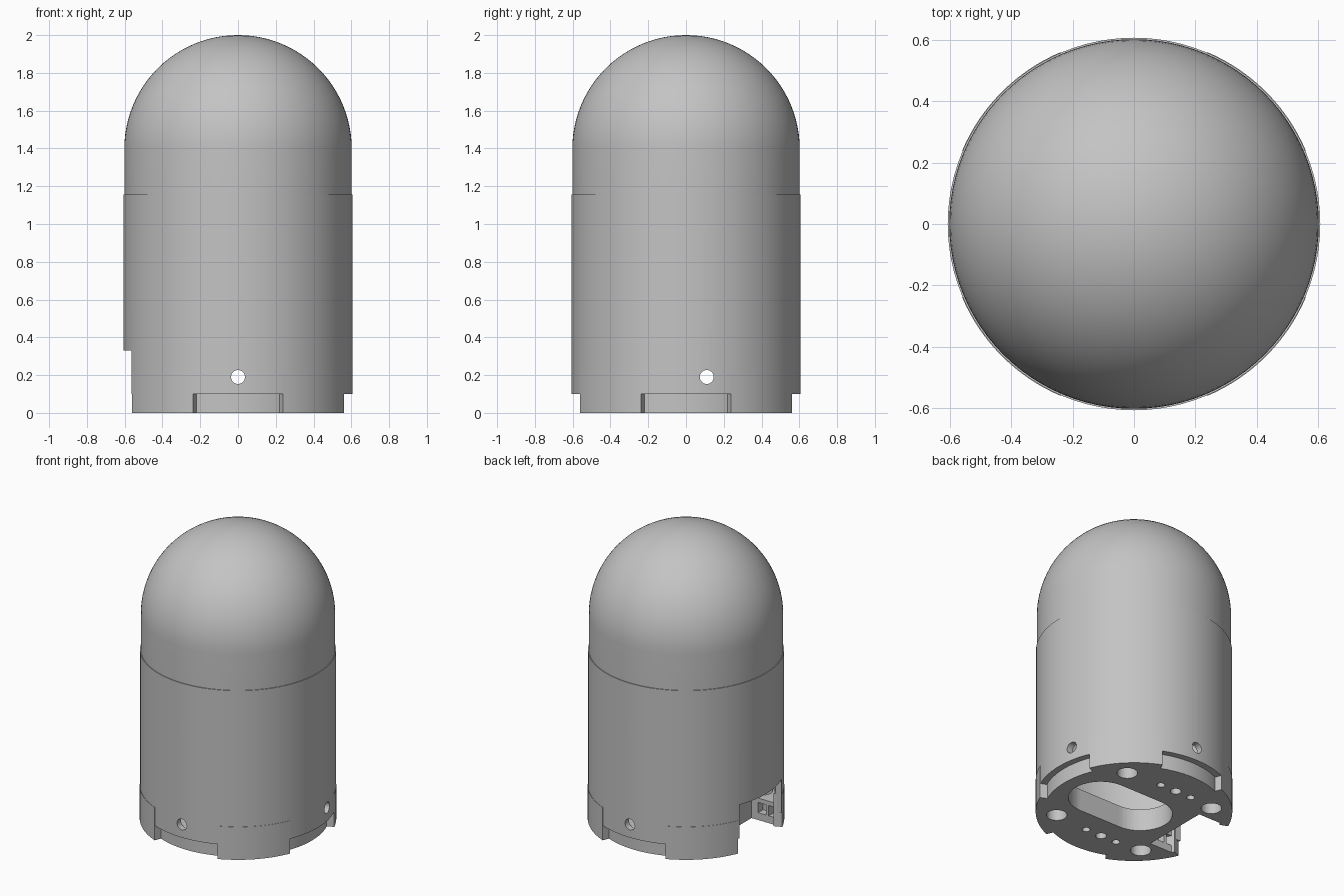
import bpy, bmesh
from math import sin, cos, pi, radians
from mathutils import Matrix

cube = bpy.data.objects.get("Cube")
if cube:
    bpy.data.objects.remove(cube, do_unlink=True)

grey = bpy.data.materials.new("plain grey")
grey.use_nodes = True
grey.diffuse_color = (0.55, 0.55, 0.55, 1)
grey.node_tree.nodes["Principled BSDF"].inputs["Base Color"].default_value = grey.diffuse_color


def finish(name, bm):
    bmesh.ops.recalc_face_normals(bm, faces=bm.faces)
    mesh = bpy.data.meshes.new(name)
    bm.to_mesh(mesh)
    bm.free()
    mesh.materials.append(grey)
    obj = bpy.data.objects.new(name, mesh)
    bpy.context.collection.objects.link(obj)
    return obj


def lathe(name, profile, start=0.0, sweep=2 * pi, steps=96):
    """Sweep a closed (radius, height) outline around z."""
    bm = bmesh.new()
    full = sweep > 6.28
    rings = []
    for i in range(steps if full else steps + 1):
        a = start + sweep * i / steps
        rings.append([bm.verts.new((r * cos(a), r * sin(a), z)) for r, z in profile])
    n = len(profile)
    for i in range(steps):
        a, b = rings[i], rings[(i + 1) % len(rings)]
        for j in range(n):
            k = (j + 1) % n
            bm.faces.new((a[j], b[j], b[k], a[k]))
    if not full:
        bm.faces.new(rings[0])
        bm.faces.new(rings[-1])
    bmesh.ops.remove_doubles(bm, verts=bm.verts, dist=1e-5)
    return finish(name, bm)


def rod(name, radius, depth, centre, axis="Z", sides=32):
    bm = bmesh.new()
    turn = {"X": Matrix.Rotation(pi / 2, 4, "Y"), "Y": Matrix.Rotation(pi / 2, 4, "X"),
            "Z": Matrix.Identity(4)}[axis]
    bmesh.ops.create_cone(bm, cap_ends=True, segments=sides, radius1=radius, radius2=radius,
                          depth=depth, matrix=Matrix.Translation(centre) @ turn)
    return finish(name, bm)


def box(name, low, high):
    bm = bmesh.new()
    bmesh.ops.create_cube(bm, size=1)
    for v in bm.verts:
        v.co = [lo if c < 0 else hi for c, lo, hi in zip(v.co, low, high)]
    return finish(name, bm)


def cut(obj, cutters):
    bpy.context.view_layer.objects.active = obj
    for c in cutters:
        mod = obj.modifiers.new("cut", "BOOLEAN")
        mod.operation = "DIFFERENCE"
        mod.solver = "EXACT"
        mod.object = c
        bpy.ops.object.modifier_apply(modifier=mod.name)
    for c in cutters:
        bpy.data.objects.remove(c, do_unlink=True)


# Hollow dome cap
R, WALL, MID = 0.602, 0.037, 1.398


def arc(radius, angles):
    return [(radius * cos(a), MID + radius * sin(a)) for a in angles]


quarter = [pi / 2 * i / 24 for i in range(25)]
dome = lathe("dome", [(R, 1.14)] + arc(R, quarter) + arc(R - WALL, quarter[::-1]) + [(R - WALL, 1.14)])

# Sleeve with side screw holes and a cable opening
sleeve = lathe("sleeve", [(0.565, 0.1), (0.607, 0.1), (0.607, 1.155), (0.565, 1.155)])
cut(sleeve, [
    rod("hole_cutter", 0.037, 2, (0, 0, 0.19), "Y"),
    rod("hole_cutter", 0.037, 0.6, (0.6, 0.11, 0.19), "X"),
    box("opening_cutter", (-0.8, -0.225, -0.1), (-0.3, 0.225, 0.33)),
])

# Base plate with long slot, mounting holes and cable notch
base = lathe("base_plate", [(0, 0), (0.562, 0), (0.562, 0.15), (0, 0.15)])
bm = bmesh.new()
outline = []
for centre, first in ((0.27, -pi / 2), (-0.05, pi / 2)):
    for i in range(25):
        a = first + pi * i / 24
        outline.append(bm.verts.new((centre + 0.2 * cos(a), 0.2 * sin(a), -0.1)))
face = bm.faces.new(outline)
top = bmesh.ops.extrude_face_region(bm, geom=[face])["geom"]
bmesh.ops.translate(bm, vec=(0, 0, 0.5), verts=[g for g in top if isinstance(g, bmesh.types.BMVert)])
cutters = [finish("slot_cutter", bm),
           box("notch_cutter", (-0.8, -0.236, -0.1), (-0.33, 0.236, 0.5))]
for sy in (-1, 1):
    for sx in (-1, 1):
        cutters.append(rod("mount_cutter", 0.064, 1, (sx * 0.34, sy * 0.34, 0)))
    for i, radius in enumerate((0.025, 0.034, 0.025)):
        cutters.append(rod("pin_cutter", radius, 1, (-0.035 + 0.12 * (i - 1), sy * 0.36, 0), sides=24))
# Small sockets in one wall of the notch
for x in (-0.41, -0.49):
    cutters.append(box("socket_cutter", (x - 0.03, -0.29, 0.05), (x + 0.03, -0.2, 0.12)))
cut(base, cutters)

# Four locking tabs around the base
tabs = [lathe("locking_tab", [(0.555, 0), (0.609, 0), (0.609, 0.225), (0.555, 0.225)],
              radians(23 + 90 * i), radians(44), 16) for i in range(4)]

# Smooth shading with sharp edges kept
bpy.ops.object.select_all(action="DESELECT")
for obj in [dome, sleeve, base] + tabs:
    obj.select_set(True)
bpy.context.view_layer.objects.active = dome
bpy.ops.object.shade_smooth_by_angle(angle=radians(30))
